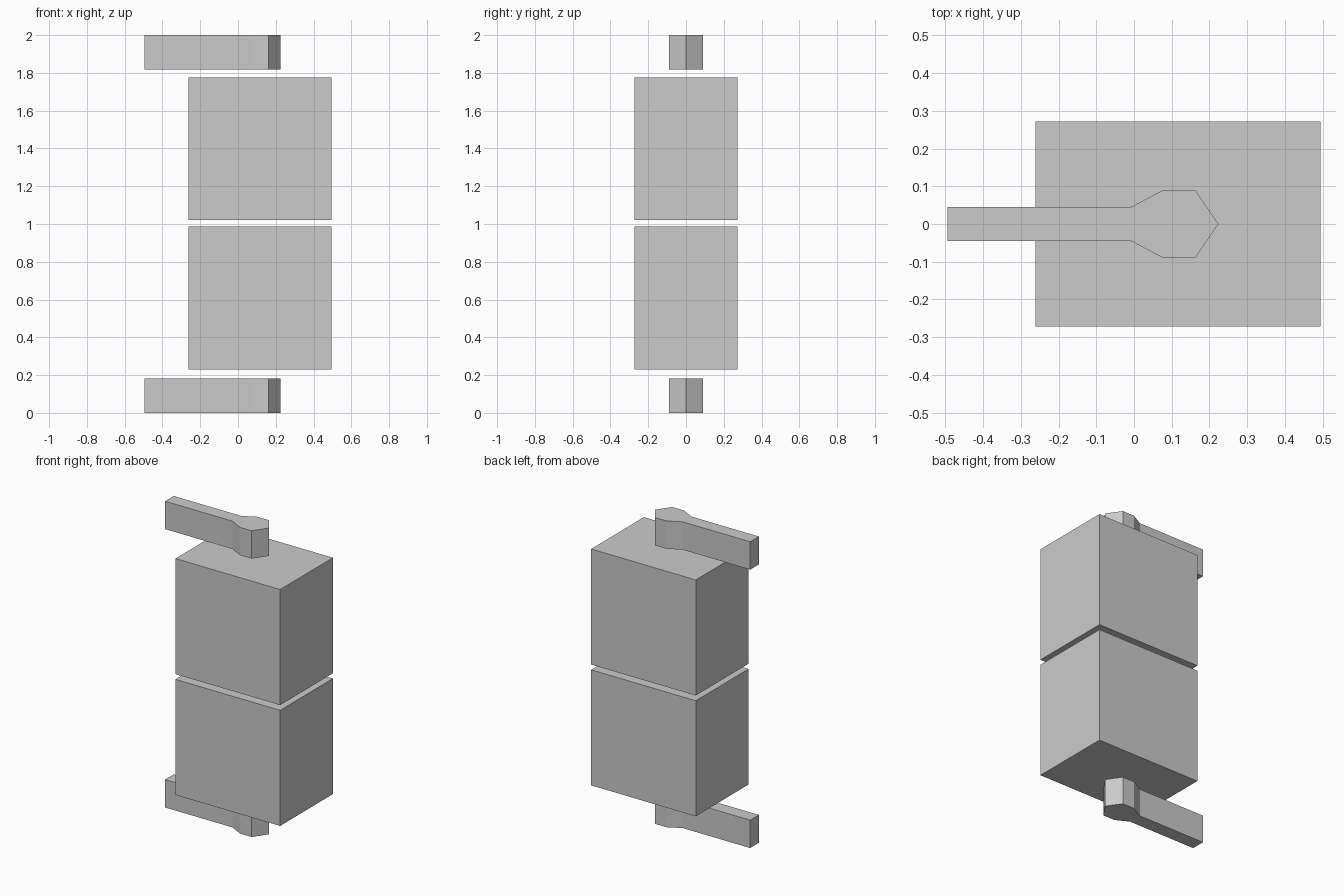
import bpy
import bmesh

if "Cube" in bpy.data.objects:
    bpy.data.objects.remove(bpy.data.objects["Cube"], do_unlink=True)

# Single plain grey material
GREY = (0.6, 0.6, 0.6, 1.0)
grey = bpy.data.materials.new("plain_grey")
grey.use_nodes = True
grey.diffuse_color = GREY
grey.node_tree.nodes["Principled BSDF"].inputs["Base Color"].default_value = GREY


def prism(name, outline, z, height):
    """Extrude a flat outline upwards into a solid."""
    bm = bmesh.new()
    base = bm.faces.new([bm.verts.new((x, y, z)) for x, y in outline])
    top = bmesh.ops.extrude_face_region(bm, geom=[base])["geom"]
    verts = [v for v in top if isinstance(v, bmesh.types.BMVert)]
    bmesh.ops.translate(bm, vec=(0, 0, height), verts=verts)
    bmesh.ops.recalc_face_normals(bm, faces=bm.faces)
    mesh = bpy.data.meshes.new(name)
    bm.to_mesh(mesh)
    bm.free()
    mesh.materials.append(grey)
    obj = bpy.data.objects.new(name, mesh)
    bpy.context.collection.objects.link(obj)


def mirrored(half):
    """Close a half outline by reflecting it across y = 0."""
    return half + [(x, -y) for x, y in reversed(half) if y != 0]


# Two stacked blocks
block = mirrored([(-0.261, -0.272), (0.495, -0.272)])
prism("lower_block", block, 0.231, 0.755)
prism("upper_block", block, 1.02, 0.755)

# Straight lever with a wider pointed head, below and above the blocks
lever = mirrored([(-0.495, -0.045), (-0.008, -0.045), (0.077, -0.09),
                  (0.162, -0.09), (0.224, 0)])
prism("lower_lever", lever, 0, 0.182)
prism("upper_lever", lever, 1.818, 0.182)
